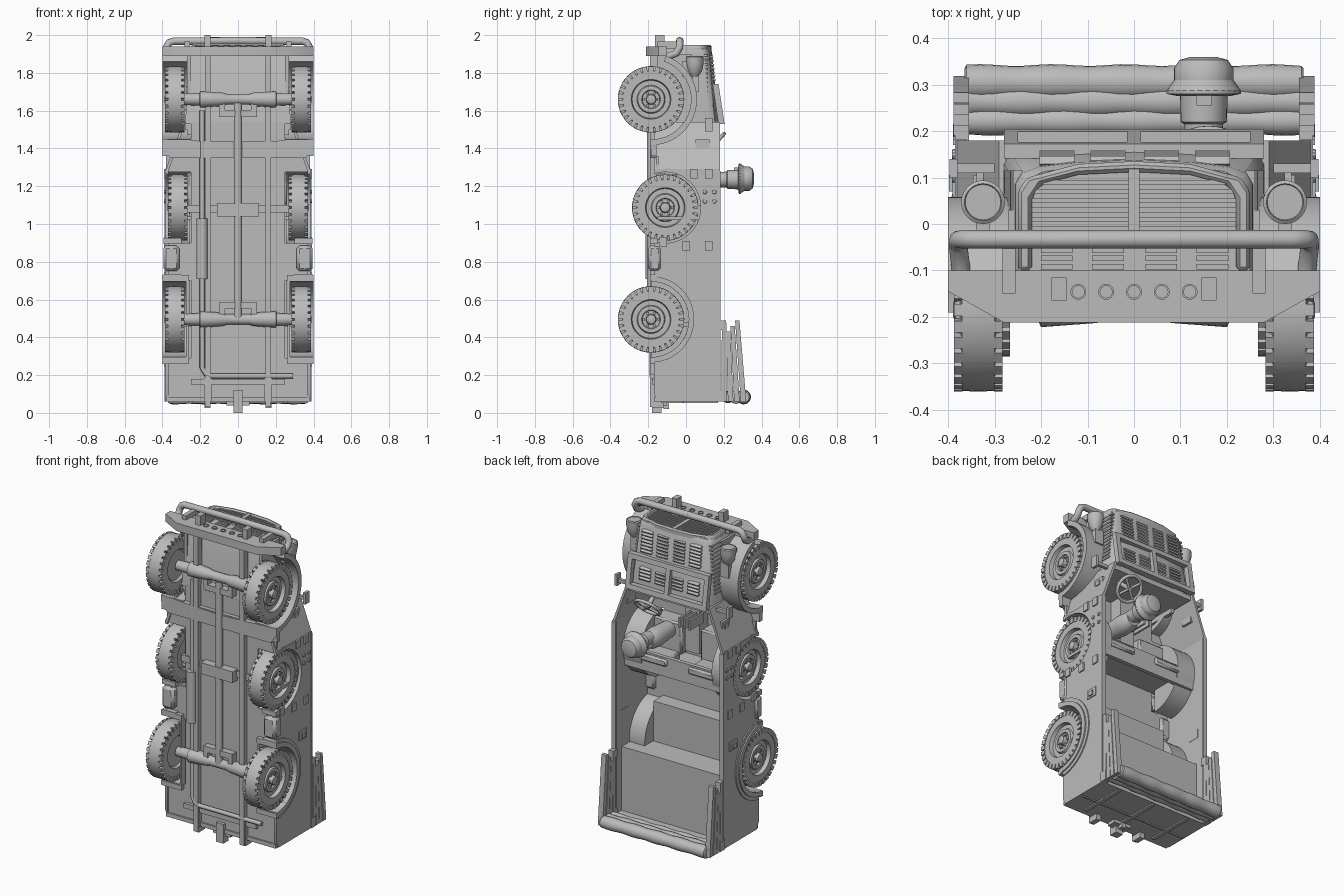
import bpy, bmesh
from math import sin, cos, pi, asin, tau
from mathutils import Vector, Matrix

if "Cube" in bpy.data.objects:
    bpy.data.objects.remove(bpy.data.objects["Cube"])

grey = bpy.data.materials.new("plain grey")
grey.use_nodes = True
grey.diffuse_color = (0.5, 0.5, 0.5, 1)
grey.node_tree.nodes["Principled BSDF"].inputs["Base Color"].default_value = (0.5, 0.5, 0.5, 1)


def place(name, data, mirror):
    ob = bpy.data.objects.new(name, data)
    data.materials.append(grey)
    bpy.context.scene.collection.objects.link(ob)
    if mirror:
        ob.modifiers.new("both sides", 'MIRROR').use_mirror_merge = False
    return ob


def finish(name, bm, mirror=False):
    bmesh.ops.recalc_face_normals(bm, faces=bm.faces[:])
    me = bpy.data.meshes.new(name)
    bm.to_mesh(me)
    bm.free()
    return place(name, me, mirror)


def loft(name, sections, mirror=False):
    bm = bmesh.new()
    rings = [[bm.verts.new(p) for p in s] for s in sections]
    n = len(rings[0])
    for a, b in zip(rings, rings[1:]):
        for i in range(n):
            bm.faces.new((a[i], a[(i + 1) % n], b[(i + 1) % n], b[i]))
    bm.faces.new(rings[0])
    bm.faces.new(rings[-1])
    return finish(name, bm, mirror)


def prism(name, pts, a, b, axis='X', mirror=False):
    put = {'X': lambda p, h: (h, p[0], p[1]), 'Y': lambda p, h: (p[0], h, p[1]),
           'Z': lambda p, h: (p[0], p[1], h)}[axis]
    return loft(name, [[put(p, h) for p in pts] for h in (a, b)], mirror)


def lathe(name, axis, c, profile, n=32, mirror=False):
    put = {'X': lambda u, v, h: (h, c[0] + u, c[1] + v), 'Y': lambda u, v, h: (c[0] + u, h, c[1] + v),
           'Z': lambda u, v, h: (c[0] + u, c[1] + v, h)}[axis]
    return loft(name, [[put(r * cos(tau * i / n), r * sin(tau * i / n), h) for i in range(n)]
                       for r, h in profile], mirror)


def boxes(name, extents, mirror=False):
    bm = bmesh.new()
    for x0, x1, y0, y1, z0, z1 in extents:
        m = Matrix.Translation(((x0 + x1) / 2, (y0 + y1) / 2, (z0 + z1) / 2))
        bmesh.ops.create_cube(bm, size=1, matrix=m @ Matrix.Diagonal((x1 - x0, y1 - y0, z1 - z0, 1)))
    return finish(name, bm, mirror)


def tube(name, pts, r, mirror=False, cyclic=False):
    cu = bpy.data.curves.new(name, 'CURVE')
    cu.dimensions = '3D'
    cu.bevel_depth, cu.bevel_resolution, cu.use_fill_caps = r, 3, True
    sp = cu.splines.new('POLY')
    sp.points.add(len(pts) - 1)
    for p, q in zip(sp.points, pts):
        p.co = (*q, 1)
    sp.use_cyclic_u = cyclic
    return place(name, cu, mirror)


def arc(y, z, r, a0, a1, n=24):
    """Points around a wheel centre, from behind (0) over the top to ahead (pi)."""
    return [(y + r * sin(a0 + (a1 - a0) * i / n), z - r * cos(a0 + (a1 - a0) * i / n)) for i in range(n + 1)]


def band(y, z, r0, r1, a0, a1):
    return arc(y, z, r1, a0, a1) + arc(y, z, r0, a1, a0)


FRONT, SPARE, REAR = (-.185, 1.66), (-.11, 1.087), (-.185, .495)

# Wheels with notched tyre shoulders; the spares sit a little further in
for label, (wy, wz), dx in (("front", FRONT, 0), ("spare", SPARE, -.016), ("rear", REAR, 0)):
    profile = [(.09, .3), (.1, .287), (.148, .286), (.152, .296), (.174, .3), (.176, .335), (.174, .37),
               (.152, .374), (.148, .384), (.105, .384), (.1, .36), (.075, .36), (.07, .372), (.05, .372),
               (.046, .36), (.028, .36), (.024, .386), (.012, .39)]
    lathe(label + "_wheel", 'X', (wy, wz), [(r, x + dx) for r, x in profile], 48, True)
    bm = bmesh.new()
    for i in range(30):
        for x in (.292, .378):
            m = (Matrix.Translation((x + dx, wy, wz)) @ Matrix.Rotation(tau * i / 30, 4, 'X')
                 @ Matrix.Translation((0, 0, .16)) @ Matrix.Diagonal((.018, .025, .03, 1)))
            bmesh.ops.create_cube(bm, size=1, matrix=m)
    finish(label + "_tread", bm, True)
    bm = bmesh.new()
    for i in range(6):
        m = Matrix.Translation((.365 + dx, wy + .038 * cos(tau * i / 6), wz + .038 * sin(tau * i / 6)))
        bmesh.ops.create_cube(bm, size=.014, matrix=m)
    finish(label + "_wheel_nuts", bm, True)

# Hull sides with wheel cut-outs
edge = -.17
side = [(.18, .06), (-.15, .06), (edge, .1)]
for (wy, wz), r in ((REAR, .2), (SPARE, .188)):
    a = asin((edge - wy) / r)
    side += arc(wy, wz, r, a, pi - a)
side += [(edge, 1.29), (.18, 1.29)]
prism("hull_side", side, .368, .385, mirror=True)
prism("hull_front_side", [(.385, 1.28), (.29, 1.54), (.275, 1.54), (.368, 1.28)], -.17, .18, 'Y', True)
for label, (wy, wz), r, x in (("rear", REAR, .2, .262), ("spare", SPARE, .188, .245)):
    prism(label + "_wheel_well", band(wy, wz, r, r + .02, 0, pi), x, .384, mirror=True)
    prism(label + "_well_wall", arc(wy, wz, r + .015, 0, pi), x, x + .012, mirror=True)
prism("rear_arch_trim", band(*REAR, .2, .228, 0, pi), .38, .4, mirror=True)
prism("rear_arch_flange", band(*REAR, .228, .25, .1, pi - .1), .38, .392, mirror=True)
boxes("floor", [(-.25, .25, -.16, -.145, .06, 1.54)])
boxes("side_floor", [(.245, .38, -.16, -.145, a, b) for a, b in ((.06, .29), (.7, .9), (1.275, 1.36))], True)
boxes("tail_plate", [(-.385, .385, -.15, .18, .06, .08)])
boxes("tail_straps", [(x - .012, x + .012, -.13, .17, .052, .061) for x in (-.25, 0, .25)]
      + [(-.37, .37, -.02, -.01, .053, .061)])
boxes("top_rim", [(.36, .389, .17, .183, .06, 1.28)], True)

# Side fittings
boxes("side_tabs", [(.38, .393, y, y + .04, z, z + .05) for y, z in
                    ((.02, 1.24), (.1, 1.24), (.1, .86), (-.02, .86), (-.14, .88))], True)
for z in (1.42, .68):
    x = .334 if z > 1 else .386
    lo, hi = z - .028, z + .028
    prism("hatch_frame", [(.05, lo), (.125, lo), (.125, hi), (.05, hi)], x - .02, x + .005, mirror=True)
    boxes("hatch_block", [(x, x + .012, .07, .105, z - .018, z + .01)], True)
for y in (.1, .15):
    for z in (1.12, 1.17):
        lathe("side_bolt", 'X', (y, z), [(.012, .383), (.01, .392)], 10, True)
can = boxes("side_can", [(.31, .395, -.2, -.13, .75, .885)], True)
can.modifiers.new("soft", 'BEVEL').width = .015
boxes("can_steps", [(.3, .395, -.19, -.15, a, a + .03) for a in (.705, .895)], True)

# Bonnet, grille and louvres
def nose(w, low, shoulder, top, z):
    h = [(w, low), (w, shoulder), (w - .015, shoulder + .025), (w - .05, top - .005), (.12, top + .005)]
    return [(x, y, z) for x, y in h] + [(0, top + .01, z)] + [(-x, y, z) for x, y in reversed(h)]

loft("bonnet", [nose(.28, -.16, .13, .165, 1.53), nose(.255, -.13, .085, .128, 1.91), nose(.245, -.12, .07, .118, 1.93)])

def outline(w, low, shoulder, top):
    h = [(w, low), (w, shoulder), (w - .02, shoulder + .03), (.12, top - .006)]
    return h + [(0, top)] + [(-x, y) for x, y in reversed(h)]

frame = outline(.25, -.1, .07, .135) + outline(.22, -.1, .055, .112)[::-1]
surround = prism("grille_surround", frame, 1.9, 1.948, 'Z')
surround.modifiers.new("soft", 'BEVEL').width = .008
boxes("grille_bars", [(-.22, .22, y, y + .01, 1.925, 1.942) for y in [-.035 + .02 * i for i in range(7)]]
      + [(-.012, .012, -.04, .118, 1.925, 1.947)])
boxes("nose_panel", [(-.25, .25, -.115, -.035, 1.88, 1.935)])
columns = (-.2, -.09, .025, .135)
boxes("nose_louvres", [(x, x + .068, y, y + .012, 1.93, 1.943) for x in columns for y in (-.098, -.08, -.062)])
bm = bmesh.new()
for x in columns:
    for z in [1.765 + .02 * i for i in range(7)] + [1.6 + .02 * i for i in range(4)]:
        m = Matrix.Translation((x + .034, .171 - .1 * (z - 1.53), z)) @ Matrix.Rotation(-.5, 4, 'X')
        bmesh.ops.create_cube(bm, size=1, matrix=m @ Matrix.Diagonal((.075, .02, .009, 1)))
finish("bonnet_louvres", bm)
boxes("bonnet_side_louvres", [(.24, .287 - .075 * (z - 1.53), .0, .115, z, z + .01)
                              for z in [1.6 + .024 * i for i in range(13)]], True)

# Windscreen frame folded on the bonnet
def lean(z0, z1):
    f = lambda z: .172 - .15 * (z - 1.53)
    return [(f(z0), z0), (f(z0) + .032, z0), (f(z1) + .032, z1), (f(z1), z1)]

for z in (1.53, 1.71):
    prism("screen_rail", lean(z, z + .03), -.28, .28)
for x in (-.28, -.015, .25):
    prism("screen_post", lean(1.53, 1.74), x, x + .03)

# Front wings, lamps and bumper
prism("front_wing", band(*FRONT, .212, .243, 0, pi - .33), .25, .4, mirror=True)
prism("wing_rear_step", [(0, 1.43), (.4, 1.45), (.4, 1.41), (.36, 1.35), (0, 1.35)], -.19, -.16, 'Y', True)
boxes("wing_apron", [(.25, .27, -.15, .03, 1.47, 1.9)], True)
boxes("wing_bracket", [(.38, .397, .1, .14, 1.49, 1.56), (.3, .39, .11, .13, 1.51, 1.53)], True)
lathe("headlamp", 'Z', (.325, .047), [(.018, 1.78), (.038, 1.81), (.046, 1.85), (.047, 1.885), (.04, 1.89), (.038, 1.885)], 28, True)
boxes("headlamp_stand", [(.31, .34, -.02, .02, 1.78, 1.86), (.28, .34, .035, .065, 1.7, 1.79)], True)
prism("bumper", [(-.4, -.145), (-.28, -.212), (.28, -.212), (.4, -.145), (.4, -.1), (-.4, -.1)], 1.89, 1.94, 'Z')
for x in (-.12, -.06, 0, .06, .12):
    lathe("bumper_hole_ring", 'Z', (x, -.146), [(.017, 1.935), (.017, 1.945), (.013, 1.945), (.013, 1.941)], 16)
boxes("front_tow_hook", [(.145, .178, -.165, -.115, 1.93, 2.0)], True)
boxes("guard_post", [(.255, .283, -.15, -.025, 1.93, 1.965)], True)
tube("brush_guard", [(.372, -.1, 1.885), (.378, -.05, 1.905), (.378, -.034, 1.935), (.365, -.033, 1.96),
                     (.34, -.033, 1.968), (0, -.033, 1.97)], .02, True)

# Chassis and running gear
boxes("chassis_rail", [(.145, .175, -.19, -.15, .03, 1.93), (.14, .18, -.185, -.15, .06, .19)], True)
boxes("cross_members", [(-.4, .4, -.185, -.155, 1.36, 1.44), (-.25, .25, -.18, -.15, .15, .18),
                        (-.38, .38, -.17, -.15, .06, .085)])
boxes("arch_foot", [(.26, .4, -.19, -.165, z, z + .03) for z in (.26, .7)], True)
for label, (wy, wz), s in (("front", FRONT, -1), ("rear", REAR, 1)):
    half = [(.03, .29), (.033, .205), (.044, .2), (.035, .08), (.028, .06), (.028, 0)]
    lathe(label + "_axle", 'X', (-.178, wz), half + [(r, -h) for r, h in half[-2::-1]], 20)
    z = wz + s * .075
    boxes(label + "_axle_yoke", [(-.1, .1, -.2, -.155, z - .018, z + .018)])
    boxes(label + "_axle_arm", [(.07, .1, -.2, -.16, min(wz, z), max(wz, z))], True)
lathe("drive_shaft", 'Z', (0, -.185), [(.022, .5), (.022, 1.64)], 16)
boxes("transfer_case", [(-.11, .11, -.21, -.15, 1.04, 1.11)])
boxes("spare_carrier", [(.1, .275, -.17, -.14, 1.06, 1.1)], True)
lathe("silencer", 'Z', (-.19, -.185), [(.03, .71), (.03, 1.03)], 16)
tube("exhaust_pipe", [(-.19, -.18, 1.6), (-.19, -.18, .24), (-.17, -.18, .205), (-.14, -.18, .195), (.29, -.18, .195)], .013)
boxes("rear_tow_hook", [(.145, .178, -.18, -.12, .025, .1)], True)
boxes("tow_hitch", [(-.06, .06, -.16, -.1, .04, .07), (-.025, .025, -.18, -.13, 0, .12), (-.015, .015, -.12, -.09, .02, .05)])

# Cabin and troop bay
boxes("rear_seat", [(-.365, .365, .09, .115, .08, .48), (-.365, .365, -.15, .1, .455, .48),
                    (-.26, .26, -.15, -.05, .48, .73)])
boxes("cabin_partition", [(-.365, .365, -.15, .08, 1.02, 1.04), (-.365, .365, .06, .085, .98, 1.1)])
seats = boxes("front_seats", [b for x in (.16, -.17) for b in
              ((x - .1, x + .1, -.15, -.04, 1.07, 1.27), (x - .09, x + .09, -.05, .1, 1.045, 1.09))])
seats.modifiers.new("soft", 'BEVEL').width = .01
boxes("dashboard", [(-.28, .28, -.15, .165, 1.5, 1.53), (-.05, .05, -.15, -.06, 1.1, 1.5)])
boxes("gear_levers", [(x, x + .012, -.08, .06, 1.3, 1.36) for x in (-.07, -.035, 0)])
hub, axis = Vector((.16, .15, 1.42)), Vector((0, .75, -.66))
up = Vector((0, .66, .75))
rim = [hub + .078 * (cos(tau * i / 24) * Vector((1, 0, 0)) + sin(tau * i / 24) * up) for i in range(24)]
tube("steering_wheel", rim, .01, cyclic=True)
for i in (3, 9, 15, 21):
    tube("steering_spoke", [hub, rim[i]], .008)
tube("steering_column", [hub + axis * .01, hub - axis * .13], .014)

# Driver
lathe("driver_torso", 'Y', (.15, 1.215), [(.05, -.04), (.06, .08), (.055, .14), (.04, .17)], 20)
lathe("driver_head", 'Y', (.15, 1.235), [(.04, .15), (.042, .215), (.05, .22), (.052, .3)], 24)
lathe("driver_helmet", 'Y', (.15, 1.24), [(.055, .275), (.08, .28), (.08, .287), (.064, .31), (.064, .335), (.052, .353), (.03, .359)], 28)
boxes("driver_face", [(.135, .167, .255, .285, 1.26, 1.3)])

# Folded canvas roof with its bows
for y0, z0, y1 in ((.2, .49, .2), (.222, .43, .235), (.245, .46, .268), (.27, .49, .303)):
    prism("roof_bow", [(y0 - .01, z0), (y0 + .013, z0), (y1 + .016, .06), (y1 - .013, .06)], .355, .388, mirror=True)
boxes("bow_bracket", [(.355, .39, .17, .215, .06, .12), (.355, .385, .17, .21, .44, .49)], True)
for y, r in ((.222, .03), (.264, .034), (.305, .037)):
    steps = [-.36 + .03 * i for i in range(25)]
    lathe("canvas_roll", 'X', (y, .084), [(r * .8, -.365)] + [(r + .002 * sin(40 * x + 90 * y), x) for x in steps] + [(r * .8, .365)], 20)

# Smooth round parts, keep edges sharp
bpy.ops.object.select_all(action='DESELECT')
for ob in bpy.context.scene.objects:
    if ob.type == 'MESH':
        ob.select_set(True)
        bpy.context.view_layer.objects.active = ob
bpy.ops.object.shade_smooth_by_angle(angle=.6)
